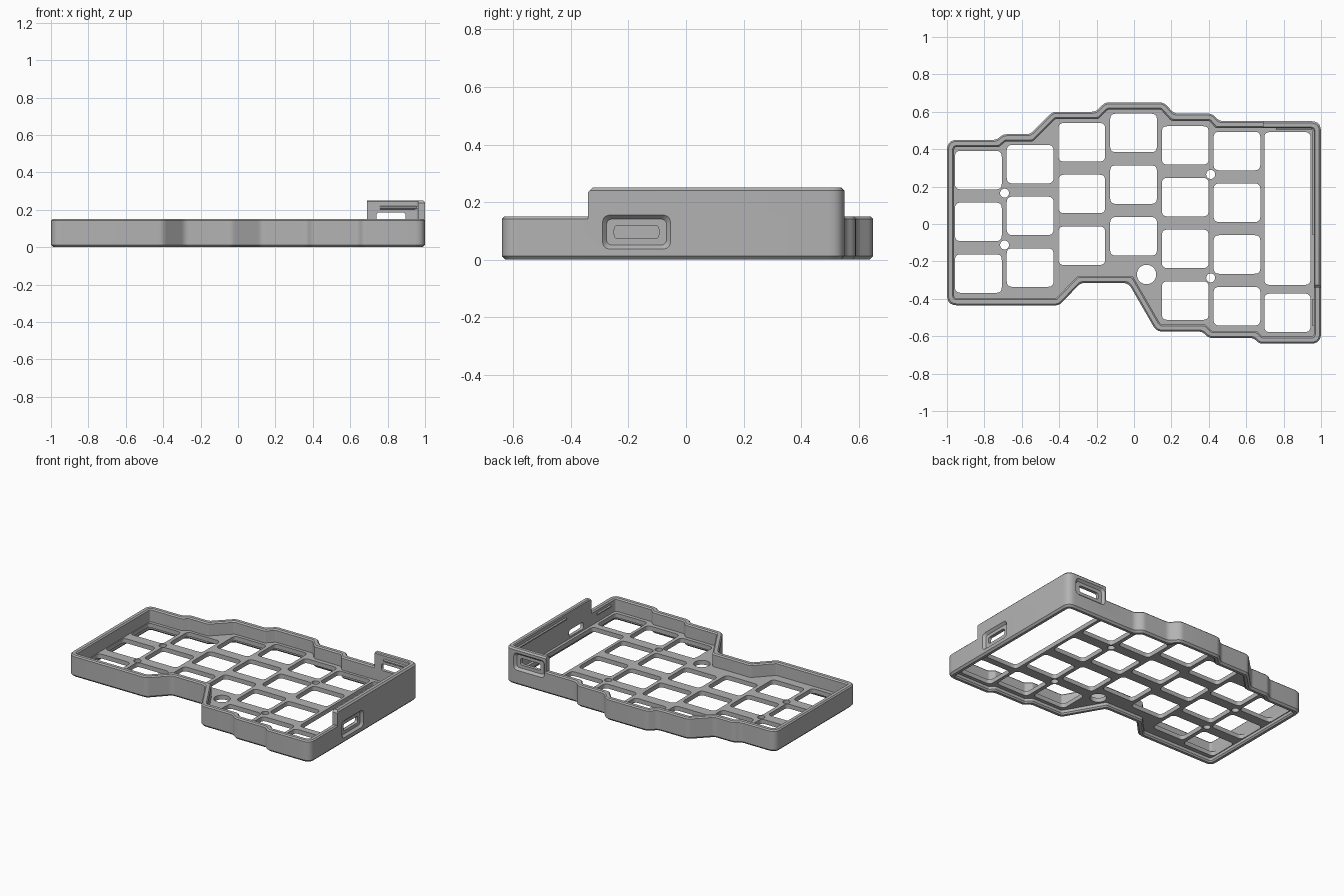
import bpy, bmesh, math
from mathutils import Vector

if "Cube" in bpy.data.objects:
    bpy.data.objects.remove(bpy.data.objects["Cube"], do_unlink=True)

grey = bpy.data.materials.new("matte grey")
grey.use_nodes = True
grey.diffuse_color = (0.45, 0.45, 0.45, 1)
grey.node_tree.nodes["Principled BSDF"].inputs["Base Color"].default_value = grey.diffuse_color


def fillet(pts, r, n=5):
    """Round every corner of a polygon."""
    out = []
    for i, p in enumerate(pts):
        p = Vector(p)
        a, b = Vector(pts[i - 1]) - p, Vector(pts[(i + 1) % len(pts)]) - p
        turn = math.pi - a.angle(b)
        t = min(r * math.tan(turn / 2), 0.45 * a.length, 0.45 * b.length)
        s, e = p + a.normalized() * t, p + b.normalized() * t
        for k in range(n + 1):
            u = k / n
            out.append(s * (1 - u) ** 2 + p * 2 * u * (1 - u) + e * u * u)
    return out


def inset(pts, d):
    """Parallel inward offset of a counter-clockwise polygon."""
    out = []
    for i, p in enumerate(pts):
        p = Vector(p)
        u = (p - Vector(pts[i - 1])).normalized()
        v = (Vector(pts[(i + 1) % len(pts)]) - p).normalized()
        m, n = Vector((-u.y, u.x)), Vector((-v.y, v.x))
        out.append(p + (m + n) * d / (1 + m.dot(n)))
    return out


def rect(x, y, w, h, r):
    w, h = w / 2, h / 2
    return fillet([(x - w, y - h), (x + w, y - h), (x + w, y + h), (x - w, y + h)], r)


def place(p, axis, h):
    return {"x": (h, p[0], p[1]), "y": (p[0], h, p[1]), "z": (p[0], p[1], h)}[axis]


def loft(bm, loops, axis="z", ring=False):
    """Skin (outline, height) loops; a ring joins last to first, else caps."""
    rows = [[bm.verts.new(place(p, axis, h)) for p in pts] for pts, h in loops]
    pairs = list(zip(rows, rows[1:])) + ([(rows[-1], rows[0])] if ring else [])
    for lo, hi in pairs:
        for i in range(len(lo)):
            bm.faces.new((lo[i - 1], lo[i], hi[i], hi[i - 1]))
    if not ring:
        bm.faces.new(rows[0])
        bm.faces.new(rows[-1])


def make(name, *lofts):
    bm = bmesh.new()
    for args in lofts:
        loft(bm, *args)
    bmesh.ops.recalc_face_normals(bm, faces=bm.faces)
    me = bpy.data.meshes.new(name)
    bm.to_mesh(me)
    bm.free()
    me.materials.append(grey)
    ob = bpy.data.objects.new(name, me)
    bpy.context.scene.collection.objects.link(ob)
    return ob


def combine(ob, other, operation):
    """Apply a boolean and discard the helper."""
    other.hide_render = True
    mod = ob.modifiers.new("boolean", "BOOLEAN")
    mod.operation, mod.object, mod.solver = operation, other, "EXACT"
    bpy.context.view_layer.update()
    ev = ob.evaluated_get(bpy.context.evaluated_depsgraph_get())
    me = bpy.data.meshes.new_from_object(ev)
    ob.modifiers.clear()
    ob.data = me
    bpy.data.objects.remove(other, do_unlink=True)


# Stepped outline of the case
outline = [(-1, 0.45), (-0.735, 0.45), (-0.7, 0.48), (-0.555, 0.48), (-0.435, 0.6),
           (-0.205, 0.6), (-0.155, 0.65), (0.16, 0.65), (0.215, 0.59), (0.42, 0.59),
           (0.455, 0.55), (1, 0.55), (1, -0.64), (0.67, -0.64), (0.64, -0.61),
           (0.4, -0.61), (0.365, -0.575), (0.12, -0.575), (-0.03, -0.315),
           (-0.285, -0.315), (-0.4, -0.435), (-1, -0.435)][::-1]


def contour(d):
    return fillet(inset(outline, d), max(0.055 - d, 0.015))


def wall(name, profile):
    return make(name, ([(contour(d), z) for d, z in profile], "z", True))


# Low wall all round, with chamfered rims
case = wall("case_wall", [(0.012, 0), (0, 0.013), (0, 0.142), (0.008, 0.15),
                          (0.03, 0.15), (0.038, 0.142), (0.038, 0.01), (0.03, 0)])

# Raised wall around the controller corner
raised = wall("raised_wall", [(0, 0.1), (0, 0.24), (0.01, 0.25), (0.032, 0.25),
                              (0.038, 0.244), (0.038, 0.1)])
side = [(-0.34, 0.05), (-0.34, 0.235), (-0.275, 0.3), (0.7, 0.3), (0.7, 0.05)]
combine(raised, make("corner_region", ([(side, 0.69), (side, 1.1)], "x")), "INTERSECT")
combine(case, raised, "UNION")


# Connector openings: tapered recess plus a through slot
def port(axis, u, z, face, sign):
    return [([(rect(u, z, 0.24, 0.122, 0.03), face + 0.002 * sign),
              (rect(u, z, 0.208, 0.09, 0.02), face - 0.016 * sign)], axis),
            ([(rect(u, z, 0.155, 0.046, 0.015), face - 0.01 * sign),
              (rect(u, z, 0.155, 0.046, 0.015), face - 0.07 * sign)], axis)]


for axis, u, z, face in (("x", -0.172, 0.096, 1), ("y", 0.818, 0.162, 0.55)):
    for part in port(axis, u, z, face, 1):
        combine(case, make("port_cutter", part), "DIFFERENCE")

# Switch plate with key openings
plate_shape = contour(0.03)
plate = make("switch_plate", ([(plate_shape, 0.03), (plate_shape, 0.06)], "z"))
pitch = 0.2765
columns = [(0.288, 3), (0.32, 3), (0.437, 3), (0.487, 3), (0.42, 4), (0.39, 4)]
openings = [rect(0.82, 0.083, 0.247, 0.817, 0.03), rect(0.82, -0.475, 0.247, 0.206, 0.03)]
for c, (top, count) in enumerate(columns):
    for k in range(count):
        openings.append(rect(-0.832 + c * pitch, top - k * pitch, 0.25, 0.206, 0.03))


# Screw holes and the larger reset hole
def circle(x, y, r, n=32):
    return [(x + r * math.cos(i * math.tau / n), y + r * math.sin(i * math.tau / n))
            for i in range(n)]


for x, y in ((-0.692, 0.165), (-0.692, -0.112), (0.41, 0.265), (0.41, -0.288)):
    openings.append(circle(x, y, 0.024))
openings.append(circle(0.067, -0.27, 0.052))
combine(plate, make("key_cutters", *[([(o, 0), (o, 0.1)], "z") for o in openings]), "DIFFERENCE")


# Slim snap ridges on the inner walls
def ridge(name, axis, a, b, face, z):
    tri = [(face + 0.004, z - 0.012), (face - 0.008, z - 0.004),
           (face - 0.008, z + 0.004), (face + 0.004, z + 0.012)]
    return make(name, ([(tri, a), (tri, b)], axis))


back_ridge = ridge("back_ridge", "x", 0.76, 0.955, 0.512, 0.212)
side_ridge = ridge("side_ridge", "y", -0.06, 0.5, 0.962, 0.212)
front_ridge = ridge("front_ridge", "y", -0.545, -0.4, 0.962, 0.115)

# Smooth the rounded corners, keep the edges crisp
bpy.ops.object.select_all(action="DESELECT")
for ob in (case, plate):
    ob.select_set(True)
    bpy.context.view_layer.objects.active = ob
bpy.ops.object.shade_smooth_by_angle(angle=math.radians(32))
